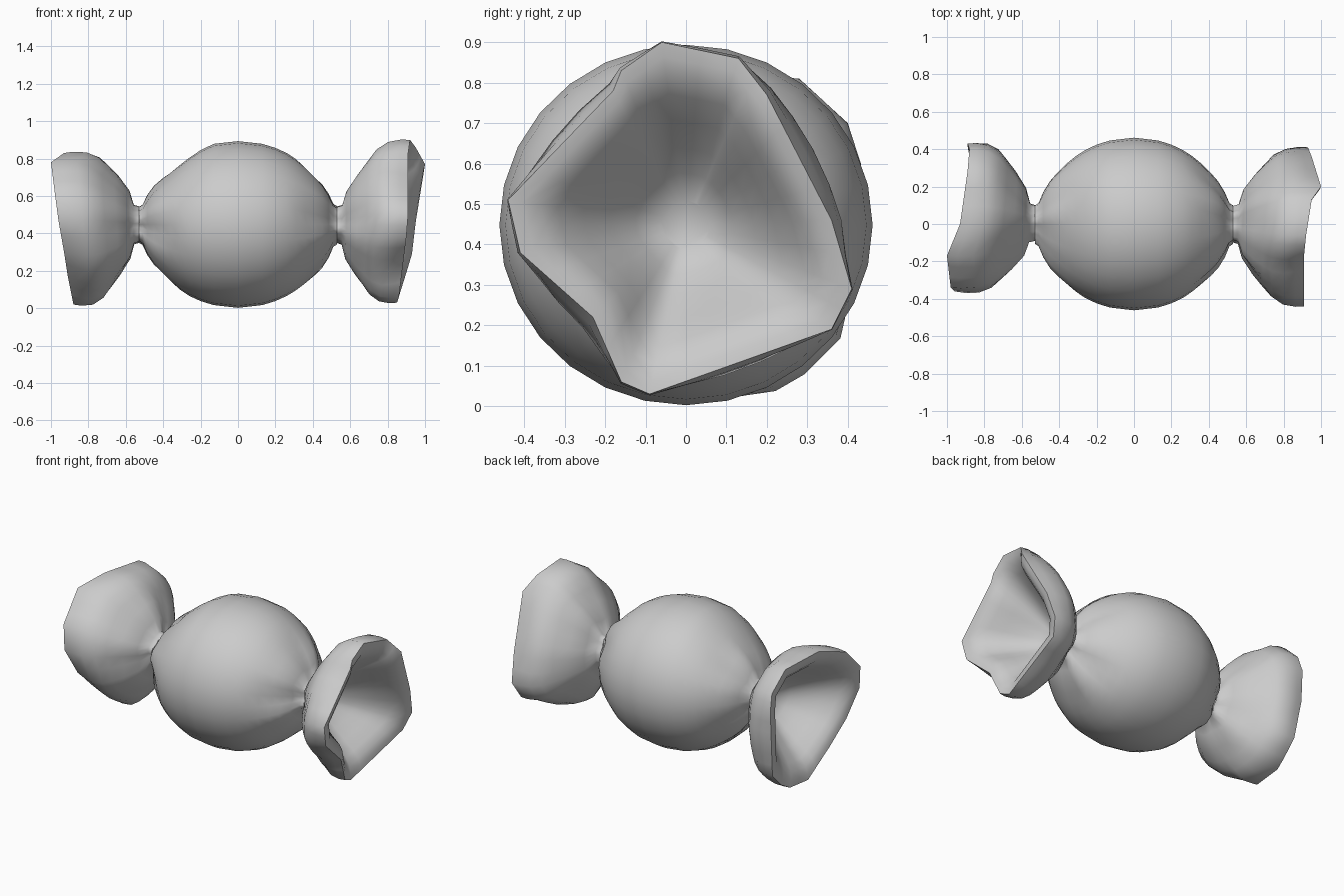
import bpy, bmesh, math
from mathutils import Vector

cube = bpy.data.objects.get("Cube")
if cube:
    bpy.data.objects.remove(cube, do_unlink=True)

AXIS_Z = 0.448   # height of the long axis
NECK_X = 0.53    # where the wrapper is pinched

grey = bpy.data.materials.new("wrapper_grey")
grey.use_nodes = True
grey.diffuse_color = (0.6, 0.6, 0.6, 1)
grey.node_tree.nodes["Principled BSDF"].inputs["Base Color"].default_value = (0.6, 0.6, 0.6, 1)


def loft(name, rings, cap_end=False):
    """Skin a list of equal-length point rings."""
    bm = bmesh.new()
    rows = [[bm.verts.new(p) for p in ring] for ring in rings]
    count = len(rows[0])
    for a, b in zip(rows, rows[1:]):
        for i in range(count):
            j = (i + 1) % count
            bm.faces.new((a[i], a[j], b[j], b[i]))
    if cap_end:
        bm.faces.new(rows[-1])
    bmesh.ops.recalc_face_normals(bm, faces=bm.faces)
    mesh = bpy.data.meshes.new(name)
    bm.to_mesh(mesh)
    bm.free()
    mesh.materials.append(grey)
    obj = bpy.data.objects.new(name, mesh)
    bpy.context.collection.objects.link(obj)
    bpy.ops.object.select_all(action='DESELECT')
    obj.select_set(True)
    bpy.context.view_layer.objects.active = obj
    bpy.ops.object.shade_smooth_by_angle(angle=math.radians(65))
    return obj


def pleat(angle, side):
    """Irregular gathers around the pinch, from -1 to 1."""
    return 0.6 * math.cos(5 * angle + side) + 0.4 * math.cos(8 * angle - 2 * side)


# Sweet in the middle: a round lathe that gathers towards both necks
half = [(0, .457), (.13, .442), (.2, .42), (.26, .392), (.31, .36), (.36, .318),
        (.41, .268), (.45, .222), (.485, .165), (.51, .108), (NECK_X, .095)]
profile = [(-x, r) for x, r in reversed(half[1:])] + half
rings = []
for x, r in profile:
    gather = 0.2 * max(0, (abs(x) - 0.28) / (NECK_X - 0.28)) ** 1.5
    side = 1 if x > 0 else -1
    slump = 0.12 * min(1, max(0, -x - 0.15) / 0.2)   # flatter shoulder on the right
    ring = []
    for i in range(28):
        a = math.tau * i / 28
        rr = r * (1 + gather * pleat(a, side)) * (1 - slump * max(0, math.sin(a)) ** 2)
        ring.append((x, rr * math.cos(a) * 1.01, AXIS_Z + rr * math.sin(a) * 0.975))
    rings.append(ring)
loft("sweet_body", rings)


def densify(points, step=0.1):
    """Split the long edges of a closed outline."""
    out = []
    for p, q in zip(points, points[1:] + points[:1]):
        p, q = Vector(p), Vector(q)
        n = max(1, math.ceil((q - p).length / step))
        out += [p.lerp(q, k / n) for k in range(n)]
    return out


# Fan steps: (distance to rim, share of radius, share of rim shape)
OUTSIDE = [(0, .22, 0), (.07, .24, 0), (.13, .42, 0), (.28, .62, .15), (.42, .78, .3),
           (.54, .91, .45), (.7, .99, .6), (.88, 1.01, .85), (1, 1, 1)]
# The lip rolls inwards, then a cone runs down to the neck
INSIDE = [(.985, .92, 1), (.94, .82, 1), (.84, .72, .95), (.65, .58, .8),
          (.45, .43, .6), (.28, .29, .4), (.15, .14, .2)]


def fan(name, side, size, shift_y, shift_z, outline):
    """Flared wrapper end with an angular, folded-in mouth."""
    rim = densify(outline)
    rings = []
    for steps, pleated in ((OUTSIDE, True), (INSIDE, False)):
        for t, share, shape in steps:
            ring = []
            for p in rim:
                flat = Vector((p.y, p.z - AXIS_Z))
                a = math.atan2(flat.y, flat.x)
                skirt = size + shift_y * math.cos(a) + shift_z * math.sin(a)
                r = share * (skirt * (1 - shape) + flat.length * shape)
                if pleated:
                    r *= 1 + 0.13 * max(0, 1 - t * 1.6) * pleat(a, side)
                x = side * NECK_X + (p.x - side * NECK_X) * t
                ring.append((x, r * math.cos(a), AXIS_Z + r * math.sin(a)))
            rings.append(ring)
    return loft(name, rings, cap_end=True)


# Wrapper ends, each with its own crumpled rim
fan("left_wrapper_end", 1, .43, 0, .01, [
    (.92, -.06, .9), (.95, .13, .86), (1, .2, .77), (.95, .36, .46), (.93, .41, .29),
    (.9, .36, .19), (.85, -.09, .03), (.86, -.16, .06), (.88, -.23, .22),
    (.9, -.41, .38), (.91, -.44, .51), (.91, -.18, .78), (.91, -.16, .83)])
fan("right_wrapper_end", -1, .42, .03, -.02, [
    (-.93, 0, .83), (-1, -.17, .78), (-.98, -.34, .62), (-.96, -.36, .47),
    (-.93, -.27, .3), (-.91, -.13, .17), (-.88, .04, .02), (-.88, .22, .04),
    (-.87, .29, .08), (-.87, .38, .17), (-.89, .42, .4), (-.89, .43, .6),
    (-.88, .4, .7), (-.89, .28, .81)])
